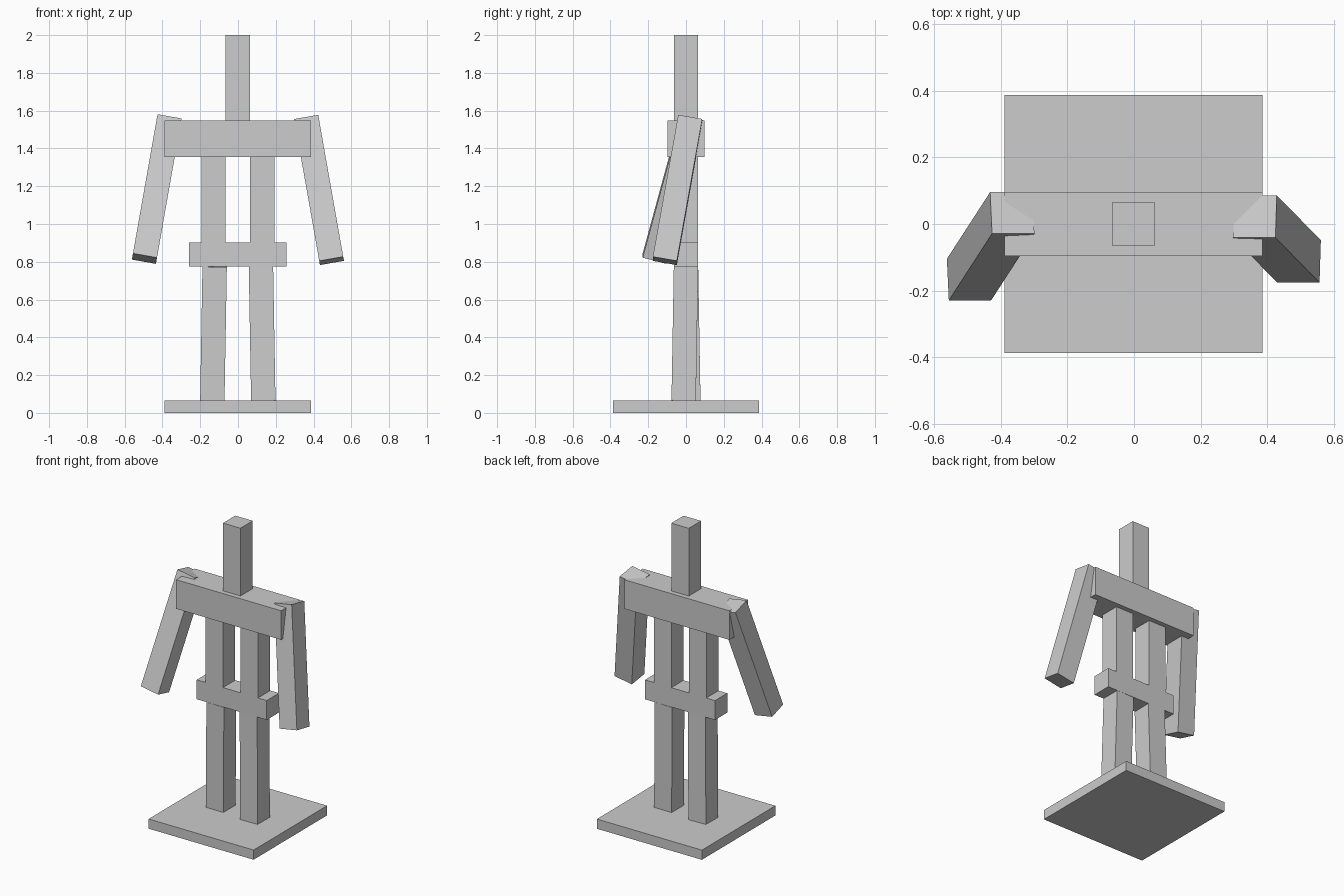
import bpy, bmesh
from math import radians
from mathutils import Vector

if "Cube" in bpy.data.objects:
    bpy.data.objects.remove(bpy.data.objects["Cube"])

U = 2 / 31          # modelling unit: the figure is 31 units tall
SHIFT_X = -0.001    # centres the slightly uneven pose

grey = bpy.data.materials.new("plain_grey")
grey.diffuse_color = (0.604, 0.604, 0.604, 1)
grey.use_nodes = True
grey.node_tree.nodes["Principled BSDF"].inputs["Base Color"].default_value = grey.diffuse_color


def block(name, low, high, pivot=(0, 0, 0), tilt=(0, 0)):
    """Box between two corners (in units, relative to pivot), tilted about x then y."""
    low, high = Vector(low), Vector(high)
    bm = bmesh.new()
    bmesh.ops.create_cube(bm, size=1)
    for v in bm.verts:
        v.co = Vector((v.co[i] * (high[i] - low[i]) + (low[i] + high[i]) / 2) * U
                      for i in range(3))
    mesh = bpy.data.meshes.new(name)
    bm.to_mesh(mesh)
    bm.free()
    mesh.materials.append(grey)
    obj = bpy.data.objects.new(name, mesh)
    obj.location = Vector(pivot) * U + Vector((SHIFT_X, 0, 0))
    obj.rotation_euler = (radians(tilt[0]), radians(tilt[1]), 0)
    bpy.context.collection.objects.link(obj)
    return obj


# Central parts
block("base_plate", (-6, -6, 0), (6, 6, 1))
block("hip_bar", (-4, -1, 12), (4, 1, 14))
block("shoulder_bar", (-6, -1.5, 21), (6, 1.5, 24))
block("head_post", (-1, -1, 24), (1, 1, 31))

# Paired parts: side, forward tilt of arm, forward tilt of leg
for side, s, arm_tilt, leg_tilt in (("left", -1, -15, 1), ("right", 1, -10, -1)):
    block(side + "_torso_post", (-1, -1, 14), (1, 1, 21), (2 * s, 0, 0))
    block(side + "_leg", (-1, -1, -11), (1, 1, 0), (1.9 * s, 0, 12), (leg_tilt, -s))
    block(side + "_arm", (min(0, 2 * s), -1, -10), (max(0, 2 * s), 1, 2),
          (5 * s, 0, 22), (arm_tilt, -10 * s))
